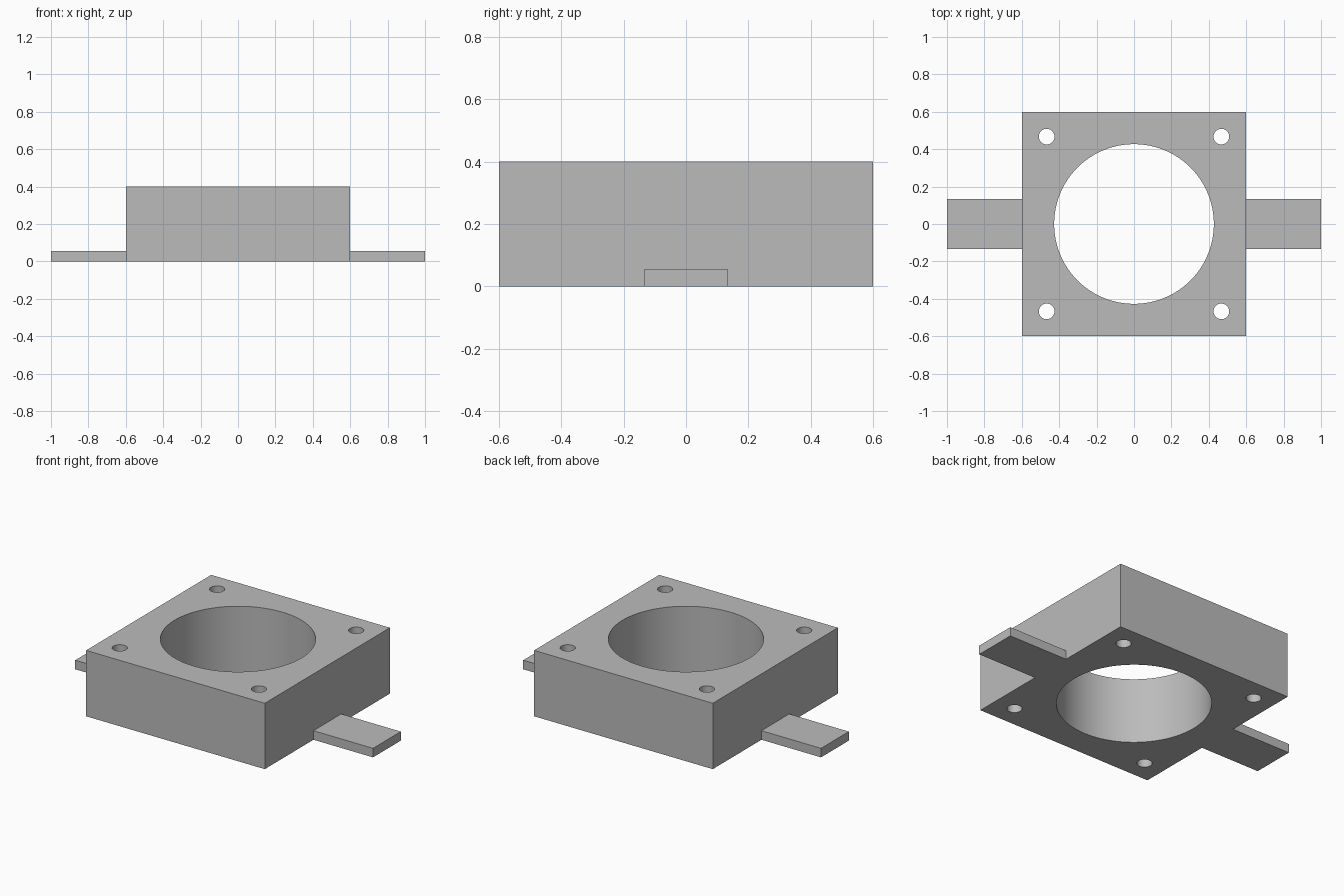
import bpy
import math

cube = bpy.data.objects.get("Cube")
if cube:
    bpy.data.objects.remove(cube, do_unlink=True)

BODY, HEIGHT = 1.2, 0.4
BORE_R = 0.427
BOLT_R, BOLT_POS = 0.042, 0.467
TAB_LEN, TAB_WIDTH, TAB_H = 0.4, 0.266, 0.055

grey = bpy.data.materials.new("plain grey")
grey.use_nodes = True
colour = (0.5, 0.5, 0.5, 1)
grey.diffuse_color = colour
grey.node_tree.nodes["Principled BSDF"].inputs["Base Color"].default_value = colour


def block(name, size, x=0):
    """Box standing on the ground."""
    bpy.ops.mesh.primitive_cube_add(size=1, location=(x, 0, size[2] / 2))
    obj = bpy.context.object
    obj.name = name
    obj.scale = size
    bpy.ops.object.transform_apply(location=True, rotation=False, scale=True)
    obj.data.materials.append(grey)
    return obj


def drill(target, radius, x, y, sides):
    """Cut a vertical through hole."""
    bpy.ops.mesh.primitive_cylinder_add(vertices=sides, radius=radius, depth=HEIGHT * 2,
                                        location=(x, y, HEIGHT / 2))
    cutter = bpy.context.object
    cutter.hide_render = True
    cutter.data.materials.append(grey)
    cut = target.modifiers.new("hole", 'BOOLEAN')
    cut.operation = 'DIFFERENCE'
    cut.solver = 'EXACT'
    cut.object = cutter
    bpy.context.view_layer.objects.active = target
    bpy.ops.object.modifier_apply(modifier=cut.name)
    bpy.data.objects.remove(cutter, do_unlink=True)


# Square housing with the central bore and four corner bolt holes
housing = block("housing", (BODY, BODY, HEIGHT))
drill(housing, BORE_R, 0, 0, 96)
for sx in (-1, 1):
    for sy in (-1, 1):
        drill(housing, BOLT_R, sx * BOLT_POS, sy * BOLT_POS, 32)

bpy.ops.object.select_all(action='DESELECT')
housing.select_set(True)
bpy.context.view_layer.objects.active = housing
bpy.ops.object.shade_smooth_by_angle(angle=math.radians(30))

# Flat mounting tabs on both sides
for side, name in ((1, "left_tab"), (-1, "right_tab")):
    block(name, (TAB_LEN, TAB_WIDTH, TAB_H), side * (BODY + TAB_LEN) / 2)
